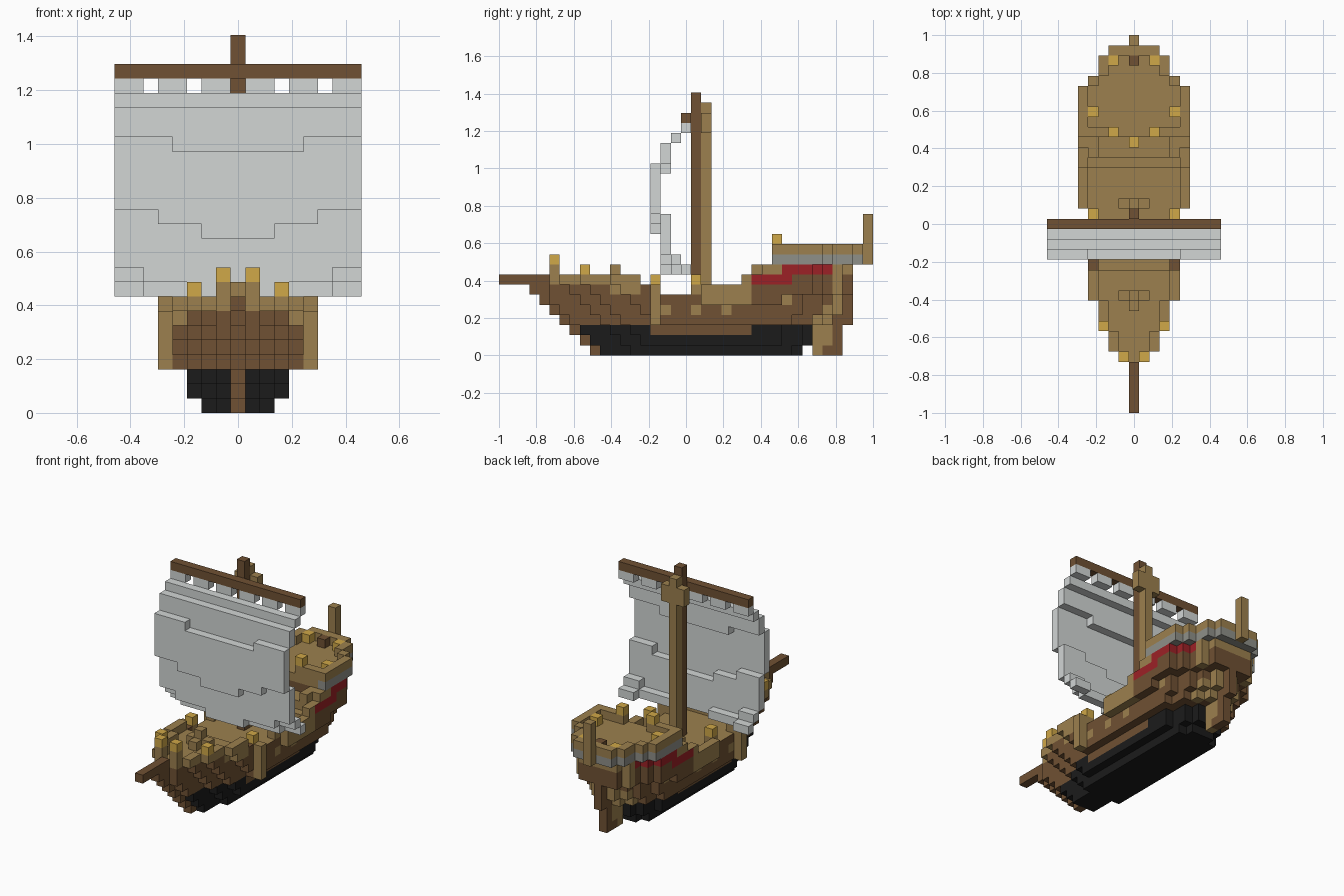
import bpy, bmesh

cube = bpy.data.objects.get("Cube")
if cube:
    bpy.data.objects.remove(cube, do_unlink=True)

V = 2 / 37  # size of one block


def linear(c):
    c /= 255
    return c / 12.92 if c <= 0.04045 else ((c + 0.055) / 1.055) ** 2.4


def material(name, r, g, b):
    m = bpy.data.materials.new(name)
    col = (linear(r), linear(g), linear(b), 1)
    m.use_nodes = True
    m.diffuse_color = col
    m.node_tree.nodes["Principled BSDF"].inputs["Base Color"].default_value = col
    return m


MATS = {
    "tan": material("tan_wood", 156, 128, 78),
    "brown": material("brown_wood", 112, 81, 51),
    "black": material("tarred_black", 27, 27, 27),
    "gold": material("gold", 208, 168, 72),
    "red": material("red_paint", 156, 33, 38),
    "grey": material("grey_trim", 143, 144, 137),
    "cloth": material("sail_cloth", 210, 214, 213),
}
NAMES = list(MATS)


def blocks(i0, i1, j0, j1, k0, k1, colour):
    """Box of blocks with inclusive bounds: across, front to back, up."""
    return {(i, j, k): colour for i in range(i0, i1 + 1)
            for j in range(j0, j1 + 1) for k in range(k0, k1 + 1)}


def mirrored(cells):
    return cells | {(-i, j, k): c for (i, j, k), c in cells.items()}


def build(name, cells, planked=lambda cell: False):
    """Turn coloured blocks into one mesh of outer faces; planked tops are tan."""
    bm = bmesh.new()
    used = [n for n in NAMES if n in cells.values()]
    verts = {}

    def vert(p):
        if p not in verts:
            verts[p] = bm.verts.new(((p[0] - 0.5) * V, p[1] * V - 1, p[2] * V))
        return verts[p]

    for cell, colour in cells.items():
        for axis in range(3):
            a, b = (axis + 1) % 3, (axis + 2) % 3
            for side in (0, 1):
                near = list(cell)
                near[axis] += 2 * side - 1
                if tuple(near) in cells:
                    continue
                ring = []
                for da, db in ((0, 0), (1, 0), (1, 1), (0, 1)):
                    p = list(cell)
                    p[axis] += side
                    p[a] += da
                    p[b] += db
                    ring.append(vert(tuple(p)))
                face = bm.faces.new(ring if side else ring[::-1])
                is_deck = axis == 2 and side and planked(cell)
                face.material_index = used.index("tan" if is_deck else colour)
    mesh = bpy.data.meshes.new(name)
    bm.to_mesh(mesh)
    bm.free()
    for n in used:
        mesh.materials.append(MATS[n])
    ob = bpy.data.objects.new(name, mesh)
    bpy.context.collection.objects.link(ob)


# Hull shape: half width from the bow tapers, stern tapers and layer limit
BOW = [0, 1, 1, 1, 2, 2, 3, 3, 3, 4]
BOW_RAIL = [0, 0, 0, 1, 2, 2, 3, 3, 3, 4]
STERN = [2, 3, 3, 4, 5]
STERN_MID = [1, 2, 3, 3, 4, 4, 5]
STERN_LOW = [1, 2, 2, 3]
LAST = [29, 30, 30, 32, 33, 33, 34, 34, 34, 35, 35]
LIMIT = [2, 3, 3, 4, 4, 5, 5, 5, 5, 5, 5]


def half_width(j, k):
    u, v = j - (9 - k), LAST[k] - j
    if u < 0 or v < 0:
        return -1
    taper = STERN_LOW if k < 3 else STERN_MID if k < 6 else STERN
    w = min(LIMIT[k], taper[min(v, len(taper) - 1)])
    if j < 20:
        w = min(w, BOW[min(u, 9)], BOW_RAIL[min(j - 2, 9)])
    if k == 8 and j == 25:
        w = 4
    return w


def heights(j):
    """Deck layer and bulwark layer at a station."""
    for end, deck, rim in ((14, 6, 7), (16, 5, 6), (20, 5, 5),
                           (24, 5, 6), (25, 6, 7), (27, 7, 8)):
        if j < end:
            return deck, rim
    return 9, 10


def hull_colour(i, j, k, rim, deck):
    if k <= 2:
        if (i == 0 and j == 9 - k) or (k == 2 and abs(i) == 3 and 15 <= j <= 24):
            return "brown"
        return "black"
    if not rim:
        return "tan" if k >= deck else "brown"
    if k >= 9:
        return "grey" if k == 9 else "tan"
    if k == 8:
        return "red" if 28 <= j <= 32 else "tan"
    if k == 7 and 25 <= j <= 28:
        return "red"
    if k == 7 and j < 25 or k == 6 and (11 <= j <= 13 or j == 15):
        return "tan"
    if k in (5, 6) and 20 <= j <= 24:
        return "tan"
    # ports along the side and the strake that sweeps up the stern
    if (k == 4 and j in (16, 19, 22)) or (k == 5 and j == 28):
        return "tan"
    if (k == 3 and j in (31, 32)) or (k == 4 and j in (32, 33)) or (k >= 5 and j == 33):
        return "tan"
    return "brown"


hull = {}
for j in range(3, 36):
    deck, top = heights(j)
    for k in range(top + 1):
        if k == 7 and j < 5:
            continue
        w = half_width(j, k)
        for i in range(-w, w + 1):
            edge = abs(i) == w or abs(i) > min(half_width(j - 1, k), half_width(j + 1, k))
            if k == 8 and j in (25, 26):
                edge = abs(i) >= 4
            if k <= deck or edge:
                hull[i, j, k] = hull_colour(i, j, k, edge, deck)
build("hull", hull, lambda cell: cell[2] == heights(cell[1])[0])

# Bow spar, rudder and stern post
build("bowsprit", blocks(0, 0, 0, 4, 7, 7, "brown"))
build("rudder", blocks(0, 0, 32, 33, 0, 2, "brown") | blocks(0, 0, 33, 34, 3, 7, "brown")
      | blocks(0, 0, 31, 31, 0, 2, "tan") | blocks(0, 0, 32, 32, 1, 2, "tan"))
build("stern_post", blocks(0, 0, 36, 36, 9, 13, "tan"))

# Side posts and deck fittings
build("side_posts", mirrored(blocks(5, 5, 15, 15, 3, 6, "tan")
                             | blocks(4, 4, 19, 19, 6, 6, "tan")))
build("bow_posts", mirrored(blocks(1, 1, 5, 5, 8, 8, "tan")))
build("fore_bitts", blocks(-1, 1, 11, 11, 7, 7, "tan") | blocks(0, 0, 10, 11, 7, 7, "tan")
      | blocks(0, 0, 11, 11, 8, 8, "tan"))
build("aft_deck_rail", mirrored(blocks(2, 4, 27, 27, 10, 10, "tan")))
build("aft_deck_block", blocks(0, 0, 34, 34, 10, 10, "brown"))

# Gold caps, mirrored left and right
caps = {}
for i, j, k in ((1, 5, 9), (3, 8, 8), (4, 15, 7), (4, 19, 7),
                (2, 27, 11), (4, 29, 10), (2, 34, 10), (0, 26, 8)):
    caps[i, j, k] = "gold"
build("gold_caps", mirrored(caps))

# Mast with its rear timber and crosstree, and the yard
build("mast", blocks(0, 0, 19, 19, 6, 25, "brown"))
build("mast_backing", blocks(0, 0, 20, 20, 6, 24, "tan")
      | blocks(-1, 1, 20, 20, 22, 23, "tan"))
build("yard", blocks(-8, 8, 18, 18, 23, 23, "brown"))

# Billowing sail: each column steps forward and back, hanging lower in the middle
sail = {}
for i in range(9):
    sag = 2 if i <= 2 else 1 if i <= 5 else 0
    foot = 2 if i <= 2 else 1 if i <= 6 else 0
    for k in range(8, 23):
        if k == 22:
            if i in (0, 3, 6):
                continue
            j = 18
        elif k == 21:
            j = 17
        elif k >= (18 if i <= 4 else 19):
            j = 16
        elif k >= 14 - sag:
            j = 15
        elif k >= 10 - foot:
            j = 16
        else:
            j = 17 if k + foot >= 9 else 18
        sail[i, j, k] = "cloth"
build("sail", mirrored(sail))
